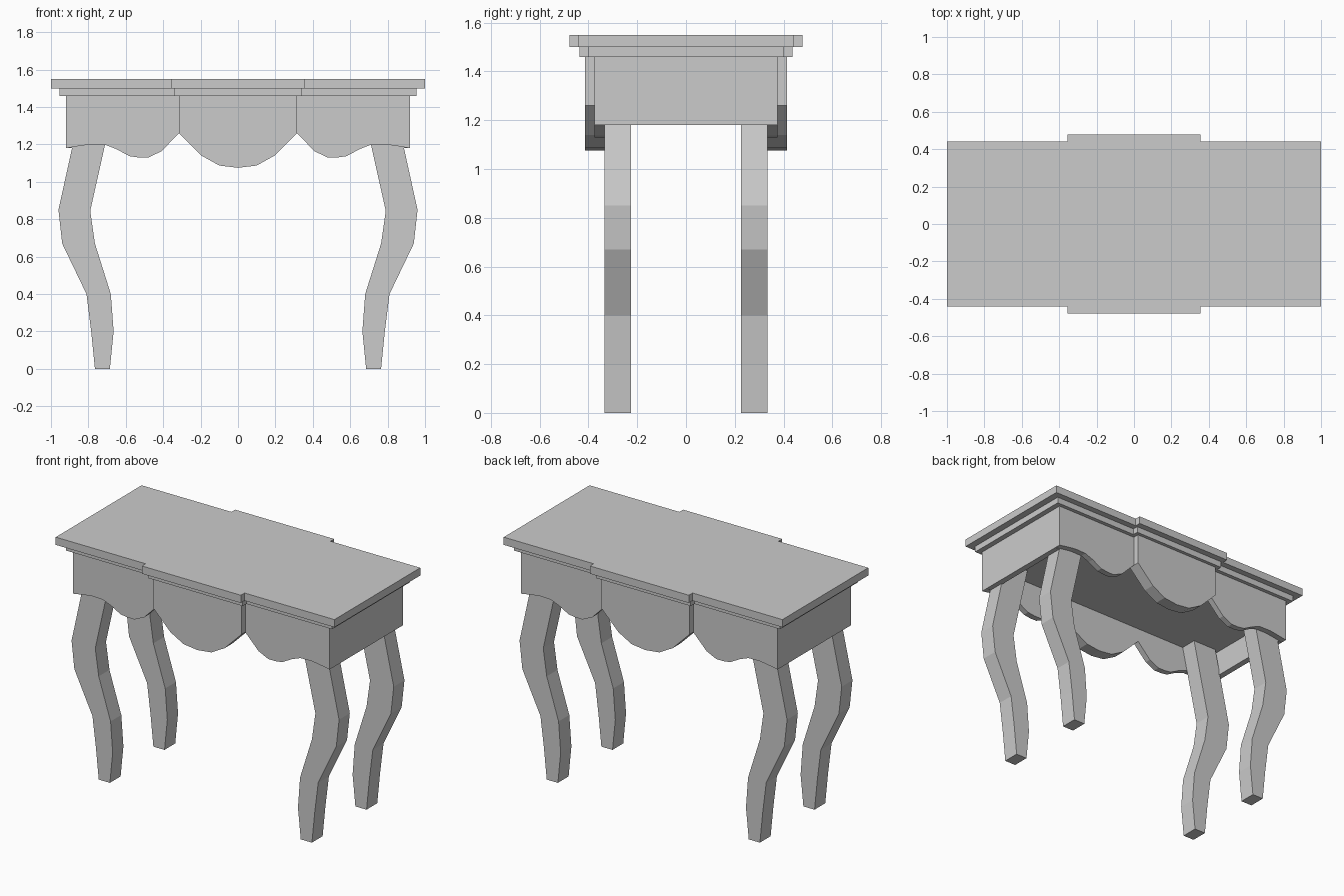
import bpy, bmesh
from mathutils import Vector

if "Cube" in bpy.data.objects:
    bpy.data.objects.remove(bpy.data.objects["Cube"])


def prism(name, outline, to_3d, depth):
    """Extrude a 2D outline by the depth vector."""
    bm = bmesh.new()
    face = bm.faces.new([bm.verts.new(to_3d(a, b)) for a, b in outline])
    moved = bmesh.ops.extrude_face_region(bm, geom=[face])["geom"]
    bmesh.ops.translate(bm, vec=Vector(depth),
                        verts=[v for v in moved if isinstance(v, bmesh.types.BMVert)])
    bmesh.ops.recalc_face_normals(bm, faces=bm.faces)
    mesh = bpy.data.meshes.new(name)
    bm.to_mesh(mesh)
    bm.free()
    obj = bpy.data.objects.new(name, mesh)
    bpy.context.collection.objects.link(obj)
    return obj


def slab(name, x, y, bump_x, bump_y, z0, z1):
    """Flat board with a raised break in the middle of both long sides."""
    half = [(x, -y), (x, y), (bump_x, y), (bump_x, bump_y)]
    outline = half + [(-a, -b) for a, b in half]
    # walk the outline counter-clockwise
    outline = [(x, -y), (x, y), (bump_x, y), (bump_x, bump_y),
               (-bump_x, bump_y), (-bump_x, y), (-x, y), (-x, -y),
               (-bump_x, -y), (-bump_x, -bump_y), (bump_x, -bump_y), (bump_x, -y)]
    return prism(name, outline, lambda a, b: (a, b, z0), (0, 0, z1 - z0))


def front_profile(name, outline, y0, y1):
    return prism(name, outline, lambda a, b: (a, y0, b), (0, y1 - y0, 0))


def flip(points, sx):
    return [(sx * a, b) for a, b in points]


# Table top and moulding below it
slab("table_top", 1.0, 0.44, 0.355, 0.478, 1.50, 1.55)
slab("top_moulding", 0.955, 0.40, 0.34, 0.437, 1.46, 1.50)

# Inner board closing the apron from below
prism("inner_board", [(-0.88, -0.335), (0.88, -0.335), (0.88, 0.335), (-0.88, 0.335)],
      lambda a, b: (a, b, 1.35), (0, 0, 0.11))

# Profiles in the front plane (x, z)
wing = [(0.92, 1.46), (0.92, 1.18), (0.86, 1.19), (0.79, 1.2), (0.71, 1.198),
        (0.65, 1.175), (0.58, 1.137), (0.53, 1.13), (0.48, 1.13), (0.41, 1.163),
        (0.315, 1.26), (0.315, 1.46)]
scallop = [(0.315, 1.46), (0.315, 1.26), (0.195, 1.14), (0.1, 1.087), (0, 1.075)]
centre = scallop + flip(scallop[-2::-1], -1)
leg = [(0.85, 1.35), (0.96, 0.85), (0.94, 0.67), (0.81, 0.40), (0.785, 0.2), (0.765, 0),
       (0.685, 0), (0.665, 0.2), (0.68, 0.40), (0.765, 0.67), (0.79, 0.845), (0.677, 1.35)]

for sy, row in ((-1, "front"), (1, "back")):
    # Thicker scalloped centre panel
    front_profile(row + "_apron_centre", centre, sy * 0.335, sy * 0.415)
    for sx, side in ((-1, "left"), (1, "right")):
        # Wavy apron wings and curved legs
        front_profile(f"{row}_{side}_apron", flip(wing, sx), sy * 0.335, sy * 0.375)
        front_profile(f"{row}_{side}_leg", flip(leg, sx), sy * 0.225, sy * 0.335)

# Straight end aprons
for sx, side in ((-1, "left"), (1, "right")):
    front_profile(side + "_end_apron",
                  flip([(0.88, 1.18), (0.92, 1.18), (0.92, 1.46), (0.88, 1.46)], sx),
                  -0.335, 0.335)
